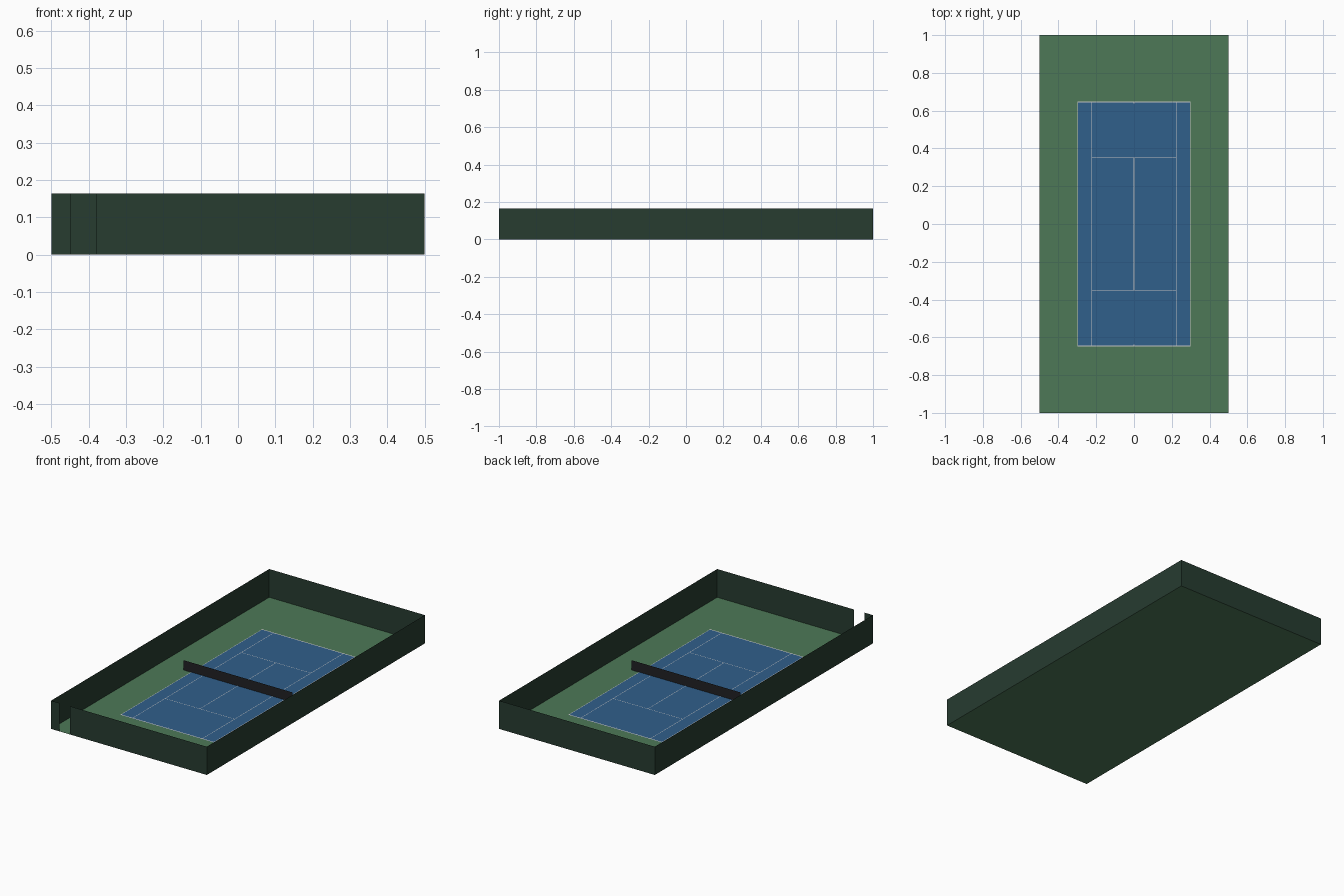
import bpy

if "Cube" in bpy.data.objects:
    bpy.data.objects.remove(bpy.data.objects["Cube"])

S = 2 / 36.58  # metres to model units (court runs along y)


def mat(name, c):
    m = bpy.data.materials.new(name)
    m.diffuse_color = (*c, 1)
    m.use_nodes = True
    m.node_tree.nodes["Principled BSDF"].inputs["Base Color"].default_value = m.diffuse_color
    return m


GREEN = mat("surround_green", (0.075, 0.19, 0.095))
BLUE = mat("court_blue", (0.03, 0.115, 0.26))
WHITE = mat("line_white", (0.85, 0.85, 0.85))
FENCE = mat("fence_dark_green", (0.02, 0.045, 0.03))
NET = mat("net_black", (0.015, 0.015, 0.017))


def sheets(name, quads, material):
    """One object made of separate flat four-sided sheets."""
    verts = [v for q in quads for v in q]
    faces = [tuple(range(i, i + 4)) for i in range(0, len(verts), 4)]
    me = bpy.data.meshes.new(name)
    me.from_pydata(verts, [], faces)
    me.materials.append(material)
    ob = bpy.data.objects.new(name, me)
    bpy.context.collection.objects.link(ob)
    return ob


def flat(x0, x1, y0, y1, z):
    return [(x0, y0, z), (x1, y0, z), (x1, y1, z), (x0, y1, z)]


def wall(a, b, h, z=0):
    return [(*a, z), (*b, z), (*b, h), (*a, h)]


# Ground and playing surface
HX, HY = 0.5, 1.0
CX, CY = 5.485 * S, 11.885 * S
sheets("surround", [flat(-HX, HX, -HY, HY, 0)], GREEN)
sheets("court_surface", [flat(-CX, CX, -CY, CY, 0.001)], BLUE)

# Painted lines
W, Z = 0.05 * S, 0.002
SX, SY = 4.115 * S, 6.4 * S
lines = [flat(-W / 2, W / 2, -SY, SY, Z)]                      # centre service line
for s in (-1, 1):
    for x in (CX, SX):                                        # side lines
        a, b = sorted((s * x, s * (x - W)))
        lines.append(flat(a, b, -CY, CY, Z))
    a, b = sorted((s * CY, s * (CY - 2 * W)))                  # baseline
    lines.append(flat(-CX, CX, a, b, Z))
    lines.append(flat(-SX, SX, s * SY - W / 2, s * SY + W / 2, Z))  # service line
    a, b = sorted((s * CY, s * (CY - 4 * W)))                  # centre mark
    lines.append(flat(-W / 2, W / 2, a, b, Z + 0.0003))
sheets("court_lines", lines, WHITE)

# Fence with a gate opening at the front left
H = 3 * S
G0, G1 = -0.447, -0.38
sheets("fence", [
    wall((-HX, -HY), (G0, -HY), H),
    wall((G1, -HY), (HX, -HY), H),
    wall((HX, -HY), (HX, HY), H),
    wall((HX, HY), (-HX, HY), H),
    wall((-HX, HY), (-HX, -HY), H),
], FENCE)

# Net
sheets("net", [wall((-0.35, 0), (0.35, 0), 0.057)], NET)
